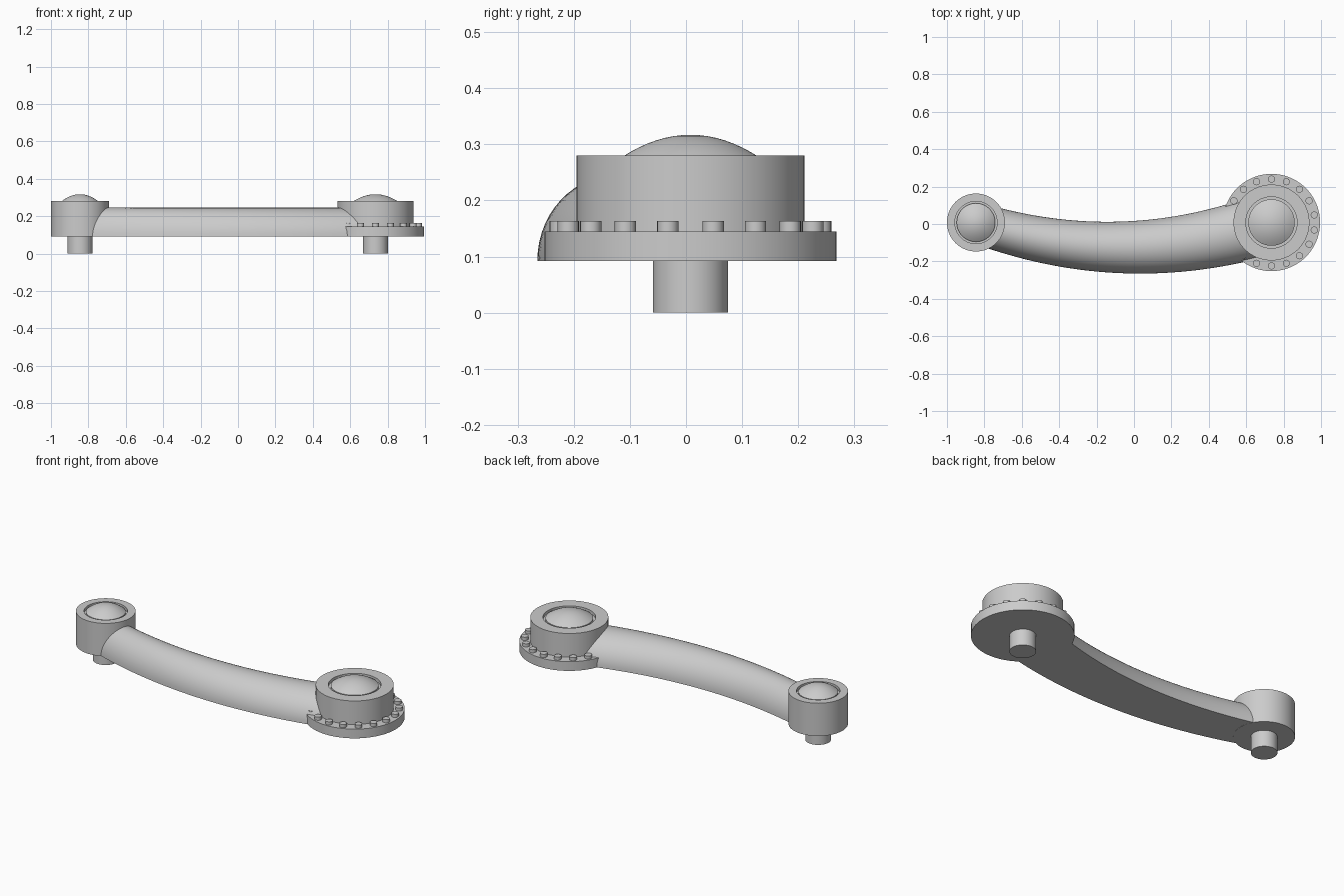
import bpy, bmesh
from math import sin, cos, pi, sqrt, radians

if "Cube" in bpy.data.objects:
    bpy.data.objects.remove(bpy.data.objects["Cube"])

BASE = 0.092          # underside of the handle
CY = 0.008            # y of both mounts
LEFT, RIGHT = -0.845, 0.735


def finish(name, bm, loc=(0, 0, 0)):
    bmesh.ops.recalc_face_normals(bm, faces=bm.faces)
    me = bpy.data.meshes.new(name)
    bm.to_mesh(me)
    bm.free()
    ob = bpy.data.objects.new(name, me)
    ob.location = loc
    bpy.context.collection.objects.link(ob)
    bpy.ops.object.select_all(action='DESELECT')
    ob.select_set(True)
    bpy.context.view_layer.objects.active = ob
    bpy.ops.object.shade_smooth_by_angle(angle=radians(35))
    return ob


def lathe(name, profile, loc, n=72):
    """Revolve an (r, z) profile, which starts and ends on the axis."""
    bm = bmesh.new()
    rings = []
    for r, z in profile:
        if r == 0:
            rings.append([bm.verts.new((0, 0, z))] * n)
        else:
            rings.append([bm.verts.new((r * cos(2 * pi * i / n), r * sin(2 * pi * i / n), z))
                          for i in range(n)])
    for a, b in zip(rings, rings[1:]):
        for i in range(n):
            j = (i + 1) % n
            bm.faces.new(list(dict.fromkeys((a[i], a[j], b[j], b[i]))))
    return finish(name, bm, loc)


def dome_top(r_body, r_groove, r_dome, top=0.28, apex=0.317):
    """Flat rim, narrow groove and shallow domed cap."""
    pts = [(r_body, top), (r_groove, top), (r_groove, top - 0.018), (r_dome, top - 0.018)]
    pts += [(r_dome * k / 8, apex - (apex - top + 0.004) * (k / 8) ** 2) for k in range(8, -1, -1)]
    return pts


# Small end mount
lathe("small_mount", [(0, BASE), (0.155, BASE)] + dome_top(0.155, 0.113, 0.103), (LEFT, CY, 0))

# Large end mount with stepped flange
lathe("flanged_mount", [(0, BASE), (0.26, BASE), (0.26, 0.145), (0.203, 0.145)]
      + dome_top(0.203, 0.137, 0.124), (RIGHT, CY, 0))

# Mounting pegs
for name, x in (("left_peg", LEFT), ("right_peg", RIGHT)):
    lathe(name, [(0, 0), (0.067, 0), (0.067, BASE + 0.02), (0, BASE + 0.02)], (x, CY, 0), 48)

# Ring of flange rivets
for i in range(18):
    a = radians(90 + 20 * i)
    lathe(f"rivet_{i + 1}", [(0, 0.14), (0.019, 0.14), (0.019, 0.163), (0, 0.163)],
          (RIGHT + 0.232 * cos(a), CY + 0.232 * sin(a), 0), 20)

# Curved arm: half-ellipse section swept along a bow, widening to the right
bm = bmesh.new()
STEPS, ARC = 48, 28
rows = []
for s in range(STEPS + 1):
    t = s / STEPS
    x = LEFT + (RIGHT - LEFT) * t
    u = (x + 0.055) / 0.79
    y = -0.125 + 0.133 * u * u
    slope = 2 * 0.133 * u / 0.79
    ln = sqrt(1 + slope * slope)
    w = 0.109 + 0.059 * t
    rows.append([bm.verts.new((x - slope / ln * w * cos(pi * k / ARC),
                               y + w * cos(pi * k / ARC) / ln,
                               BASE + 0.0005 + 0.1525 * sin(pi * k / ARC)))
                 for k in range(ARC + 1)])
for a, b in zip(rows, rows[1:]):
    for k in range(ARC + 1):
        j = (k + 1) % (ARC + 1)
        bm.faces.new((a[k], a[j], b[j], b[k]))
bm.faces.new(rows[0])
bm.faces.new(rows[-1])
finish("curved_arm", bm)
